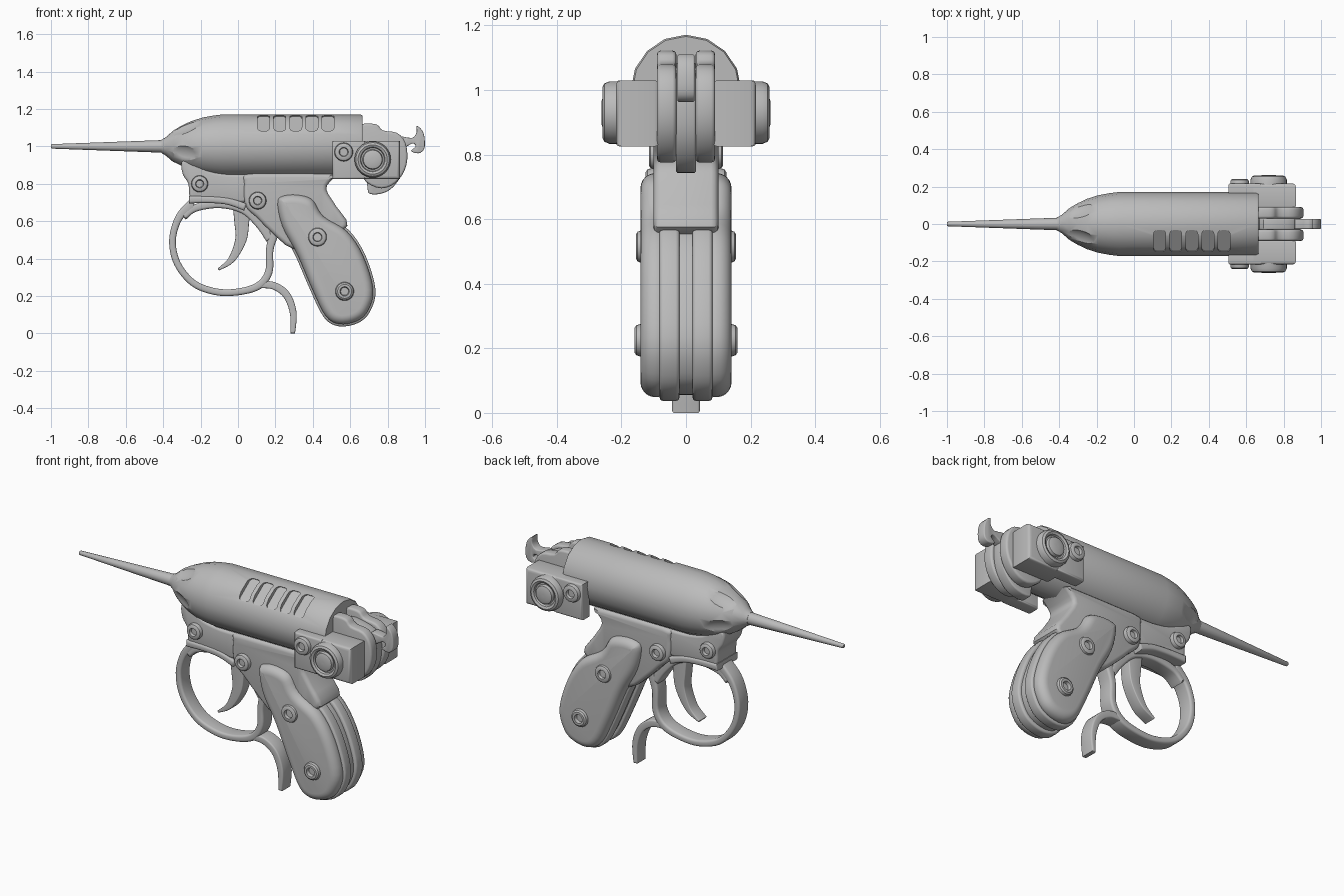
import bpy, bmesh
from math import sin, cos, pi, radians
from mathutils import Vector, Matrix

cube = bpy.data.objects.get("Cube")
if cube:
    bpy.data.objects.remove(cube)

GREY = (0.5, 0.5, 0.5, 1)
steel = bpy.data.materials.new("plain grey")
steel.use_nodes = True
steel.diffuse_color = GREY
steel.node_tree.nodes["Principled BSDF"].inputs["Base Color"].default_value = GREY


def soften(ob):
    bpy.ops.object.select_all(action='DESELECT')
    ob.select_set(True)
    bpy.context.view_layer.objects.active = ob
    bpy.ops.object.shade_smooth_by_angle(angle=radians(35))


def finish(name, bm):
    bmesh.ops.recalc_face_normals(bm, faces=bm.faces)
    me = bpy.data.meshes.new(name)
    bm.to_mesh(me)
    bm.free()
    me.materials.append(steel)
    ob = bpy.data.objects.new(name, me)
    bpy.context.collection.objects.link(ob)
    soften(ob)
    return ob


def spline(pts, closed=True, n=4):
    """Catmull-Rom curve through the points."""
    p = [Vector(q) for q in pts]
    m = len(p)
    get = (lambda i: p[i % m]) if closed else (lambda i: p[max(0, min(m - 1, i))])
    out = []
    for i in range(m if closed else m - 1):
        a, b, c, d = (get(i + k) for k in (-1, 0, 1, 2))
        for j in range(n):
            t = j / n
            out.append(0.5 * (2 * b + (c - a) * t + (2 * a - 5 * b + 4 * c - d) * t * t
                              + (3 * b - a - 3 * c + d) * t ** 3))
    return out if closed else out + [p[-1]]


def inset(pts, d):
    """Move a closed outline inward by d."""
    m = len(pts)
    area = sum(pts[i - 1][0] * pts[i][1] - pts[i][0] * pts[i - 1][1] for i in range(m))
    s = 1 if area > 0 else -1
    out = []
    for i in range(m):
        a, b, c = (Vector(pts[k % m][:2]) for k in (i - 1, i, i + 1))
        e, f = (b - a).normalized(), (c - b).normalized()
        n = Vector((-e.y - f.y, e.x + f.x)).normalized() * s
        k = max(0.6, n.dot(Vector((-e.y, e.x)) * s))
        out.append(b + n * d / k)
    return out


def slab(name, pts, y0, y1, r=0.012, steps=3, strip=False):
    """Extrude an x-z outline along y with rounded rims; strip caps use paired points."""
    arc = [(r * (1 - sin(k * pi / 2 / steps)), r * (1 - cos(k * pi / 2 / steps)))
           for k in range(steps + 1)]
    levels = [(d, y0 + h) for d, h in arc] + [(d, y1 - h) for d, h in reversed(arc)]
    bm = bmesh.new()
    rings = [[bm.verts.new((q[0], y, q[1])) for q in inset(pts, d)] for d, y in levels]
    m = len(pts)
    for a, b in zip(rings, rings[1:]):
        for i in range(m):
            bm.faces.new((a[i - 1], a[i], b[i], b[i - 1]))
    for cap in (rings[0], rings[-1]):
        if strip:
            for i in range(m // 2 - 1):
                bm.faces.new((cap[i], cap[i + 1], cap[m - 2 - i], cap[m - 1 - i]))
        else:
            bm.faces.new(cap)
    return finish(name, bm)


def pair(name, pts, inner, outer, r=0.012, steps=3):
    """Matching slabs on the left and right."""
    for side, s in (("left", 1), ("right", -1)):
        slab(f"{side}_{name}", pts, *sorted((s * inner, s * outer)), r, steps)


def ribbon(name, path, y, r=0.012):
    """Strip following (x, z, half thickness) points."""
    p = spline(path, False, 6)
    left, right = [], []
    for i, q in enumerate(p):
        t = (p[min(i + 1, len(p) - 1)] - p[max(i - 1, 0)]).xy.normalized()
        n = Vector((-t.y, t.x)) * q.z
        left.append(q.xy + n)
        right.append(q.xy - n)
    return slab(name, left + right[::-1], -y, y, r, strip=True)


def lathe(name, profile, origin, axis, sides):
    """Revolve (radius, height) points about an axis through origin."""
    bm = bmesh.new()
    rot = Vector((0, 0, 1)).rotation_difference(Vector(axis)).to_matrix()
    rings = []
    for r, h in profile:
        rings.append([bm.verts.new(rot @ Vector((r * cos(2 * pi * i / sides),
                      r * sin(2 * pi * i / sides), h)) + Vector(origin))
                      for i in range(sides)])
    for a, b in zip(rings, rings[1:]):
        for i in range(sides):
            bm.faces.new((a[i - 1], a[i], b[i], b[i - 1]))
    bm.faces.new(rings[0])
    bm.faces.new(rings[-1])
    return finish(name, bm)


# Barrel with needle tip
barrel = lathe("barrel", [(0.035, -0.41), (0.05, -0.385), (0.085, -0.345), (0.112, -0.3),
                          (0.135, -0.25), (0.154, -0.19), (0.165, -0.13), (0.171, -0.08),
                          (0.171, 0.655), (0.166, 0.665)], (0, 0, 1), (1, 0, 0), 16)
lathe("needle", [(0.009, -1), (0.012, -0.995), (0.033, -0.42), (0.036, -0.38)],
      (0, 0, 1), (1, 0, 0), 16)

# Cutters: five scooped flutes around the nose and a row of rounded slots
cutters = []
for i in range(5):
    bm = bmesh.new()
    bmesh.ops.create_uvsphere(bm, u_segments=24, v_segments=14, radius=1)
    place = (Matrix.Translation((0, 0, 1)) @ Matrix.Rotation(pi + i * pi * 0.4, 4, 'X')
             @ Matrix.Translation((-0.29, 0, 0.137)) @ Matrix.Rotation(radians(-25), 4, 'Y')
             @ Matrix.Diagonal((0.125, 0.06, 0.032, 1)))
    bmesh.ops.transform(bm, matrix=place, verts=bm.verts)
    cutters.append(finish("flute_cutter", bm))
for i in range(5):
    x = 0.137 + i * 0.086
    pill = [(x + sx * 0.012 + 0.02 * cos(a), sy * 0.05 + 0.02 * sin(a))
            for sx, sy, a0 in ((1, 1, 0), (-1, 1, pi / 2), (-1, -1, pi), (1, -1, pi * 1.5))
            for a in (a0 + k * pi / 8 for k in range(5))]
    bm = bmesh.new()
    low, high = ([bm.verts.new((u, v, h)) for u, v in pill] for h in (0.148, 0.25))
    for k in range(len(pill)):
        bm.faces.new((low[k - 1], low[k], high[k], high[k - 1]))
    bm.faces.new(low)
    bm.faces.new(high)
    tilt = Matrix.Translation((0, 0, 1)) @ Matrix.Rotation(radians(36), 4, 'X')
    bmesh.ops.transform(bm, matrix=tilt, verts=bm.verts)
    cutters.append(finish("slot_cutter", bm))
for c in cutters:
    c.hide_render = True
    mod = barrel.modifiers.new("cut", 'BOOLEAN')
    mod.object = c
    mod.solver = 'EXACT'
soften(barrel)
bpy.ops.object.convert(target='MESH')
for c in cutters:
    bpy.data.objects.remove(c)
soften(barrel)

# Rear side blocks, cheek plates, twin lugs and hammer
pair("rear_block", [(0.64, 0.825), (0.865, 0.825), (0.865, 1.03), (0.64, 1.03)],
     0.08, 0.217, 0.018)
pair("cheek_plate", [(0.505, 0.825), (0.68, 0.825), (0.68, 1.03), (0.505, 1.03)],
     0.14, 0.217, 0.012)
pair("lug", spline([(0.65, 1.07), (0.66, 1.115), (0.7, 1.122), (0.745, 1.115), (0.775, 1.085),
                    (0.85, 1.072), (0.895, 1.02), (0.905, 0.93), (0.88, 0.85), (0.82, 0.79),
                    (0.74, 0.78), (0.66, 0.85)], n=3), 0.03, 0.09)
slab("hammer_body", spline([(0.71, 0.745), (0.8, 0.76), (0.865, 0.83), (0.89, 0.92),
                            (0.88, 1.02), (0.8, 1.07), (0.67, 1.06), (0.69, 0.8)]),
     -0.031, 0.031, 0.008)
slab("hammer_spur", spline([(0.86, 1.05), (0.93, 1.045), (0.955, 1.075), (0.955, 1.11),
                            (0.985, 1.085), (0.998, 1.04), (0.995, 0.985), (0.965, 0.963),
                            (0.925, 0.975), (0.95, 1.0), (0.93, 1.015), (0.86, 0.98)], n=3),
     -0.027, 0.027, 0.006)

# Frame under the barrel
slab("frame", spline([(0.04, 0.85), (0.03, 0.8), (0.03, 0.72), (0.05, 0.665), (0.1, 0.62),
                      (0.17, 0.55), (0.3, 0.45), (0.45, 0.5), (0.585, 0.575), (0.525, 0.68),
                      (0.472, 0.77), (0.5, 0.82), (0.52, 0.85), (0.4, 0.855), (0.2, 0.855)],
                     n=3), -0.1, 0.1, 0.022)
slab("front_frame", spline([(-0.3, 0.92), (-0.295, 0.85), (-0.265, 0.8), (-0.255, 0.72),
                            (-0.2, 0.71), (-0.05, 0.71), (0.03, 0.7), (0.08, 0.75),
                            (0.08, 0.84), (-0.05, 0.85), (-0.16, 0.87), (-0.24, 0.92)],
                           n=3), -0.09, 0.09, 0.015)
ribbon("frame_ledge", [(-0.262, 0.715, 0.02), (-0.15, 0.715, 0.018), (-0.05, 0.705, 0.018),
                       (0.04, 0.675, 0.02)], 0.098)

# Grip: twin straps around a recessed spine, with a domed panel on each side
grip = spline([(0.2, 0.71), (0.25, 0.75), (0.34, 0.75), (0.41, 0.72), (0.465, 0.635),
               (0.59, 0.555), (0.68, 0.42), (0.735, 0.235), (0.705, 0.115), (0.64, 0.055),
               (0.54, 0.038), (0.46, 0.085), (0.385, 0.235), (0.305, 0.42), (0.225, 0.57)])
slab("grip_spine", inset(grip, 0.018), -0.04, 0.04, 0.005)
pair("grip_strap", grip, 0.02, 0.082)
pair("grip_panel", inset(grip, 0.012), 0.045, 0.141, 0.046, 6)

# Trigger, guard and finger hook
ribbon("trigger_guard", [(-0.24, 0.695, 0.028), (-0.315, 0.62, 0.02), (-0.35, 0.5, 0.018),
                         (-0.325, 0.375, 0.018), (-0.24, 0.27, 0.018), (-0.12, 0.223, 0.018),
                         (0.0, 0.222, 0.018), (0.11, 0.255, 0.02), (0.165, 0.33, 0.02),
                         (0.17, 0.45, 0.02), (0.2, 0.56, 0.028)], 0.045)
ribbon("guard_bridge", [(-0.29, 0.62, 0.016), (-0.23, 0.67, 0.02), (-0.1, 0.69, 0.02),
                        (0.03, 0.665, 0.025), (0.12, 0.59, 0.03), (0.17, 0.5, 0.02)], 0.045)
ribbon("finger_hook", [(0.11, 0.26, 0.018), (0.19, 0.255, 0.02), (0.26, 0.205, 0.02),
                       (0.295, 0.11, 0.018), (0.293, 0.0, 0.012)], 0.043, 0.008)
ribbon("trigger", [(0.02, 0.7, 0.05), (0.02, 0.6, 0.04), (0.015, 0.5, 0.03),
                   (-0.035, 0.395, 0.018), (-0.105, 0.342, 0.006)], 0.035, 0.005)

# Screws and pivot caps on both sides: x, z, radius, seat, height
for part, x, z, r, seat, h in (("front_screw", -0.205, 0.8, 0.045, 0.09, 0.025),
                               ("frame_screw", 0.105, 0.71, 0.047, 0.1, 0.025),
                               ("upper_grip_screw", 0.425, 0.515, 0.05, 0.13, 0.025),
                               ("lower_grip_screw", 0.57, 0.225, 0.05, 0.13, 0.03),
                               ("block_screw", 0.565, 0.97, 0.05, 0.217, 0.024)):
    for side, s in (("left", 1), ("right", -1)):
        lathe(f"{side}_{part}", [(r, -0.03), (r, h * 0.4), (r * 0.92, h * 0.8), (r * 0.75, h),
                                 (r * 0.5, h), (r * 0.42, h * 0.4), (r * 0.05, h * 0.4)],
              (x, s * seat, z), (0, s, 0), 24)
for side, s in (("left", 1), ("right", -1)):
    lathe(side + "_pivot_cap", [(0.097, -0.03), (0.097, 0.02), (0.09, 0.036), (0.078, 0.042),
                                (0.066, 0.036), (0.062, 0.024), (0.054, 0.024), (0.05, 0.04),
                                (0.035, 0.045), (0.005, 0.045)],
          (0.72, s * 0.217, 0.93), (0, s, 0), 32)
